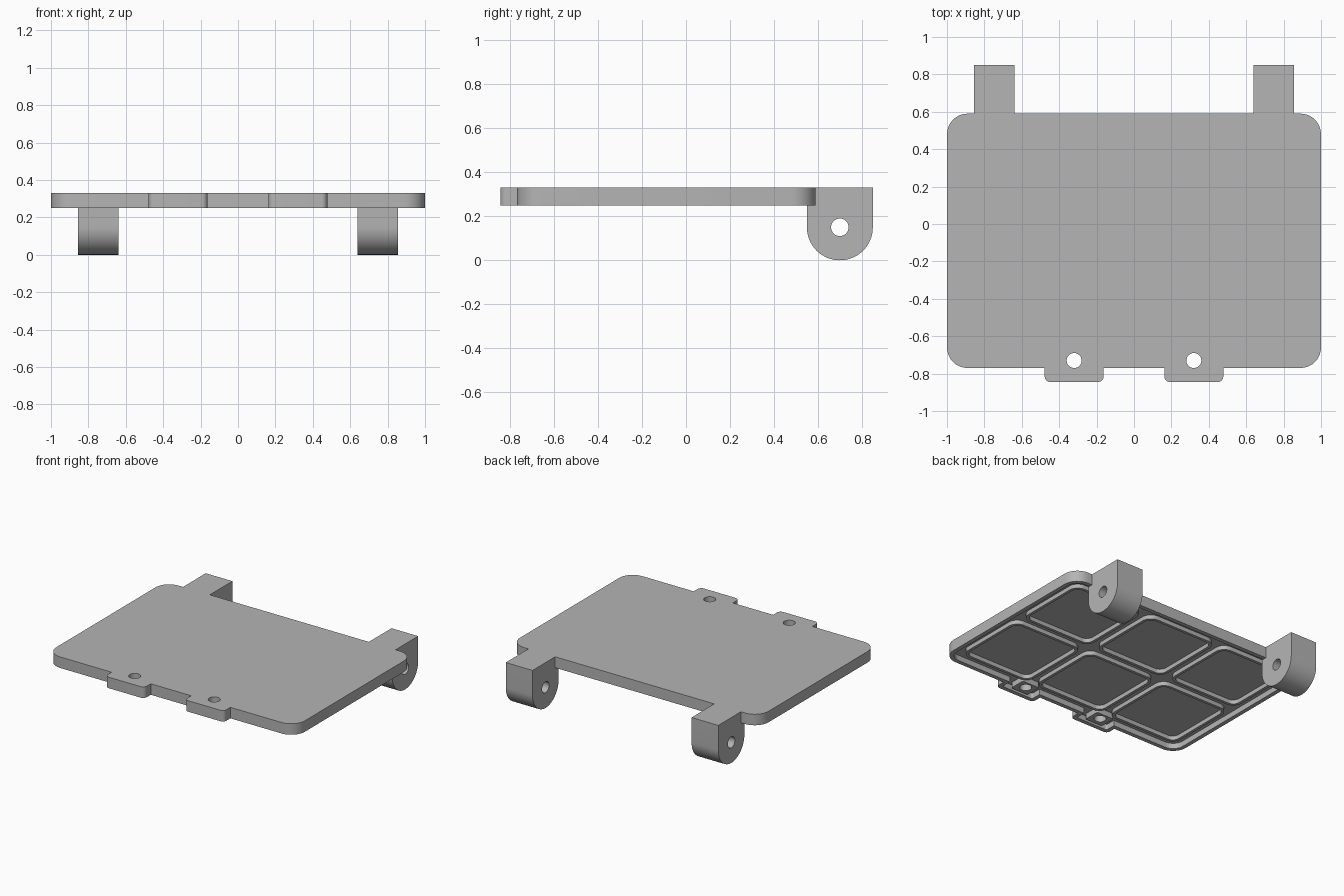
import bpy
import bmesh
from math import sin, cos, pi

cube = bpy.data.objects.get("Cube")
if cube:
    bpy.data.objects.remove(cube, do_unlink=True)

grey = bpy.data.materials.new("plain_grey")
grey.use_nodes = True
COLOUR = (0.46, 0.46, 0.46, 1)
grey.diffuse_color = COLOUR
grey.node_tree.nodes["Principled BSDF"].inputs["Base Color"].default_value = COLOUR

TOP, BOTTOM, FLOOR = 0.33, 0.25, 0.29
RIM = 0.03


def prism(name, points, low, high, place):
    """Extrude a 2D outline from low to high; place maps (u, v, w) to space."""
    bm = bmesh.new()
    base = [bm.verts.new(place(u, v, low)) for u, v in points]
    face = bm.faces.new(base)
    ext = bmesh.ops.extrude_face_region(bm, geom=[face])
    shift = place(0, 0, high - low)
    moved = [g for g in ext["geom"] if isinstance(g, bmesh.types.BMVert)]
    bmesh.ops.translate(bm, verts=moved, vec=shift)
    bmesh.ops.recalc_face_normals(bm, faces=bm.faces)
    mesh = bpy.data.meshes.new(name)
    bm.to_mesh(mesh)
    bm.free()
    mesh.materials.append(grey)
    obj = bpy.data.objects.new(name, mesh)
    bpy.context.collection.objects.link(obj)
    return obj


def upright(u, v, w):
    return (u, v, w)


def sideways(u, v, w):
    return (w, u, v)


def arc(cx, cy, r, start, end, steps):
    return [(cx + r * cos(start + (end - start) * i / steps),
             cy + r * sin(start + (end - start) * i / steps)) for i in range(steps + 1)]


def slab(name, cx, cy, w, d, r, low, high):
    """Flat block with rounded vertical corners."""
    pts = []
    for k, (sx, sy) in enumerate([(1, 1), (-1, 1), (-1, -1), (1, -1)]):
        pts += arc(cx + sx * (w / 2 - r), cy + sy * (d / 2 - r), r,
                   k * pi / 2, (k + 1) * pi / 2, 8)
    return prism(name, pts, low, high, upright)


def combine(target, other, operation):
    mod = target.modifiers.new("boolean", "BOOLEAN")
    mod.operation = operation
    mod.solver = "EXACT"
    mod.object = other
    bpy.context.view_layer.objects.active = target
    bpy.ops.object.modifier_apply(modifier=mod.name)
    bpy.data.objects.remove(other, do_unlink=True)


def circle(cx, cy, r):
    return arc(cx, cy, r, 0, 2 * pi, 32)[:-1]


# Lid plate with two front tabs
MID_Y, WIDTH, DEPTH = -0.09, 2.0, 1.36
TAB_Y, TAB_W, TAB_D = -0.72, 0.315, 0.25
lid = slab("lid", 0, MID_Y, WIDTH, DEPTH, 0.11, BOTTOM, TOP)
for s in (-1, 1):
    combine(lid, slab("tab", s * 0.32, TAB_Y, TAB_W, TAB_D, 0.03, BOTTOM, TOP), "UNION")

# Hollow underside, reaching into the tabs
combine(lid, slab("hollow", 0, MID_Y, WIDTH - 2 * RIM, DEPTH - 2 * RIM, 0.08,
                  BOTTOM - 0.1, FLOOR), "DIFFERENCE")
for s in (-1, 1):
    combine(lid, slab("tab_hollow", s * 0.32, TAB_Y, TAB_W - 2 * RIM, TAB_D - 2 * RIM,
                      0.015, BOTTOM - 0.1, FLOOR), "DIFFERENCE")

# Bosses with through holes behind the tabs
for s in (-1, 1):
    combine(lid, slab("boss", s * 0.32, -0.735, 0.14, 0.12, 0.01, BOTTOM, 0.31), "UNION")
    combine(lid, prism("hole", circle(s * 0.32, -0.73, 0.04), 0, 0.5, upright), "DIFFERENCE")

# Hinge knuckles at the back with cross holes
for s in (-1, 1):
    a, b = sorted((s * 0.64, s * 0.855))
    outline = [(0.85, TOP), (0.55, TOP)] + arc(0.7, 0.15, 0.15, pi, 2 * pi, 32)
    combine(lid, prism("hinge_knuckle", outline, a, b, sideways), "UNION")
    combine(lid, prism("pin_hole", circle(0.7, 0.15, 0.04), a - 0.1, b + 0.1, sideways),
            "DIFFERENCE")

# Six rounded frames on the underside
frames = []
for col in (-1, 0, 1):
    for row in (-1, 1):
        x, y = col * 0.63, MID_Y + row * 0.31
        frame = slab("cell_frame", x, y, 0.57, 0.56, 0.07, 0.26, FLOOR + 0.005)
        combine(frame, slab("opening", x, y, 0.53, 0.52, 0.05, 0.2, 0.4), "DIFFERENCE")
        frames.append(frame)

# Smooth rounded surfaces, sharp edges
for obj in [lid] + frames:
    bpy.ops.object.select_all(action="DESELECT")
    obj.select_set(True)
    bpy.context.view_layer.objects.active = obj
    bpy.ops.object.shade_smooth_by_angle(angle=pi / 6)
